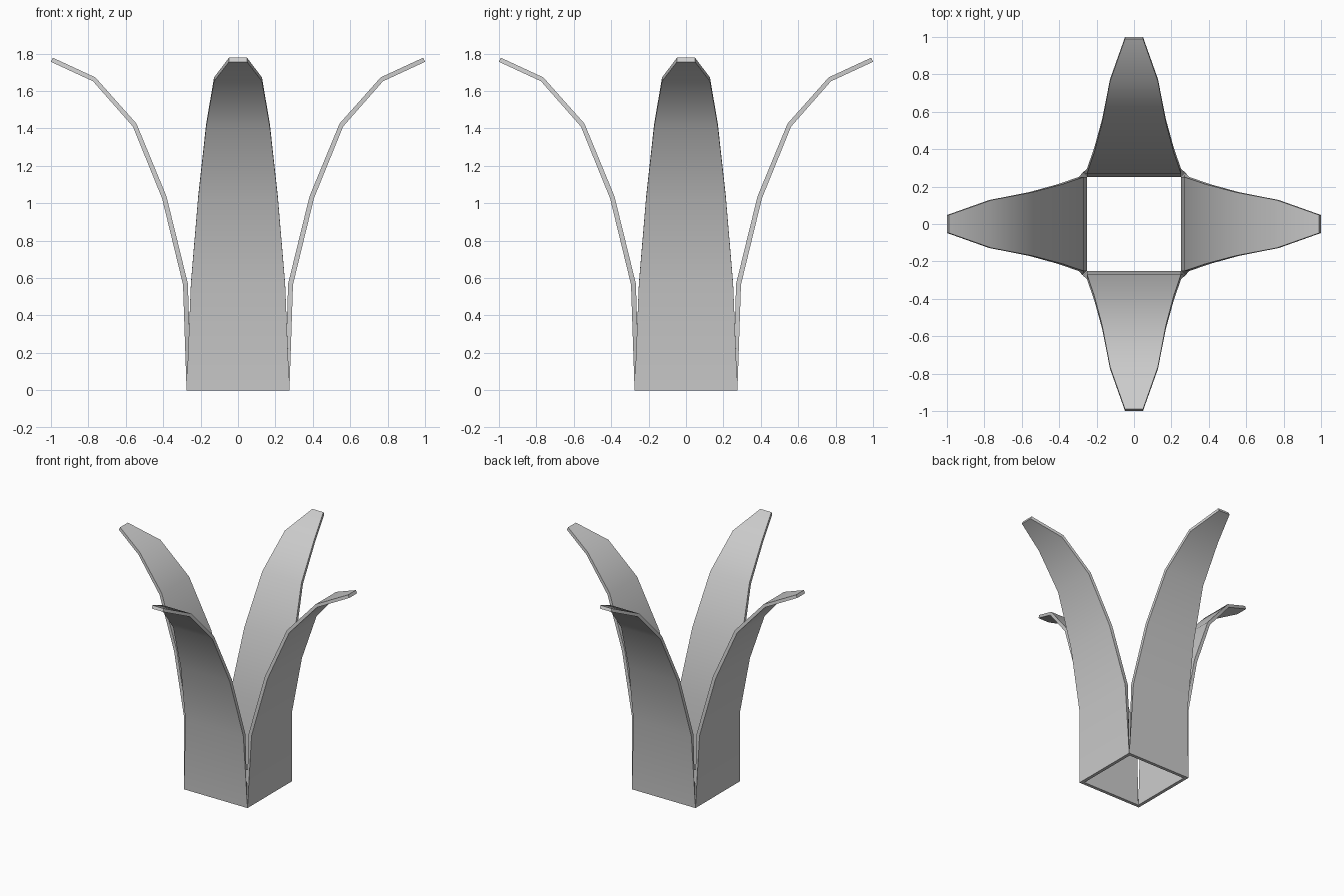
import bpy, bmesh, math
from mathutils import Matrix

if "Cube" in bpy.data.objects:
    bpy.data.objects.remove(bpy.data.objects["Cube"])

# Leaf side profile per row: inner (out, z), outer (out, z), inner/outer half width
ROWS = [
    ((0.25, 0.0), (0.275, 0.0), 0.25, 0.275),
    ((0.268, 0.57), (0.294, 0.565), 0.252, 0.252),
    ((0.382, 1.036), (0.406, 1.026), 0.213, 0.213),
    ((0.543, 1.426), (0.562, 1.41), 0.17, 0.17),
    ((0.763, 1.673), (0.775, 1.652), 0.128, 0.128),
    ((0.99, 1.778), (1.0, 1.756), 0.048, 0.048),
]


def add_leaf(bm, angle):
    rot = Matrix.Rotation(angle, 3, 'Z')
    rings = []
    for (xi, zi), (xo, zo), wi, wo in ROWS:
        pts = [(xi, -wi, zi), (xo, -wo, zo), (xo, wo, zo), (xi, wi, zi)]
        ring = []
        for p in pts:
            v = bm.verts.new(p)
            v.co = rot @ v.co
            ring.append(v)
        rings.append(ring)
    for a, b in zip(rings, rings[1:]):
        for i in range(4):
            j = (i + 1) % 4
            bm.faces.new((a[i], a[j], b[j], b[i]))
    bm.faces.new(rings[0][::-1])
    bm.faces.new(rings[-1])


# Four curved leaves, mitred together at the square base
for k, side in enumerate(("right", "back", "left", "front")):
    bm = bmesh.new()
    add_leaf(bm, k * math.pi / 2)
    bmesh.ops.recalc_face_normals(bm, faces=bm.faces)
    mesh = bpy.data.meshes.new(side + "_leaf")
    bm.to_mesh(mesh)
    bm.free()
    obj = bpy.data.objects.new(side + "_leaf", mesh)
    bpy.context.collection.objects.link(obj)
    bpy.ops.object.select_all(action='DESELECT')
    obj.select_set(True)
    bpy.context.view_layer.objects.active = obj
    bpy.ops.object.shade_smooth_by_angle(angle=math.radians(35))
